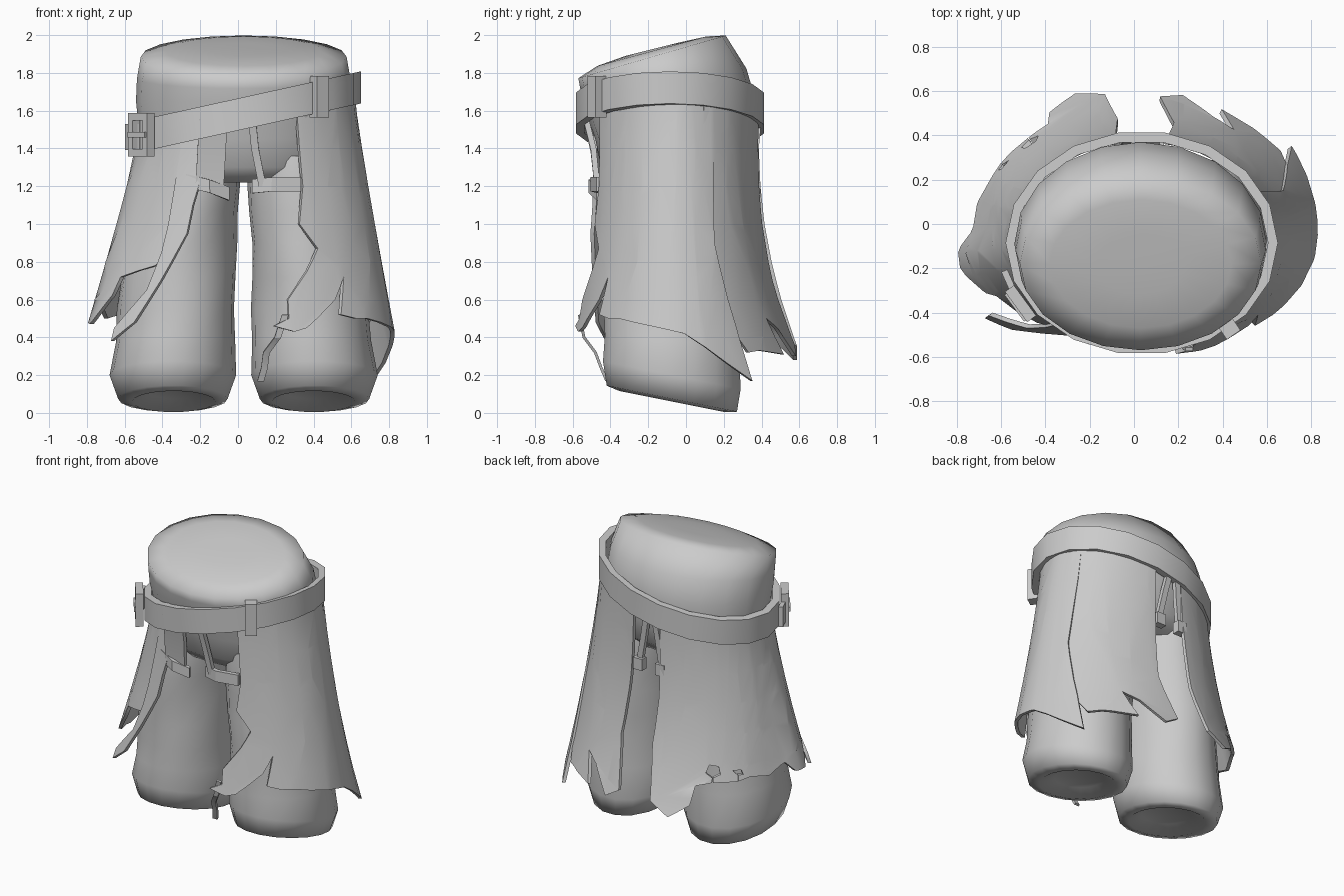
import bpy, bmesh, math
from mathutils import Vector, Matrix

if "Cube" in bpy.data.objects:
    bpy.data.objects.remove(bpy.data.objects["Cube"])

grey = bpy.data.materials.new("cloth_grey")
grey.diffuse_color = (0.6, 0.6, 0.6, 1)
grey.use_nodes = True
grey.node_tree.nodes["Principled BSDF"].inputs["Base Color"].default_value = grey.diffuse_color


def finish(name, bm, angle=38):
    bmesh.ops.recalc_face_normals(bm, faces=bm.faces[:])
    me = bpy.data.meshes.new(name)
    bm.to_mesh(me)
    bm.free()
    me.materials.append(grey)
    me.shade_smooth()
    me.set_sharp_from_angle(angle=math.radians(angle))
    ob = bpy.data.objects.new(name, me)
    bpy.context.collection.objects.link(ob)
    return ob


def shell(flat, outer, inner):
    """Closed sheet: two copies of a flat mesh joined along the open edges."""
    bm = bmesh.new()
    top = {v: bm.verts.new(outer(v)) for v in flat.verts}
    low = {v: bm.verts.new(inner(v)) for v in flat.verts}
    for f in flat.faces:
        bm.faces.new([top[v] for v in f.verts])
        bm.faces.new([low[v] for v in reversed(f.verts)])
    for e in flat.edges:
        if len(e.link_faces) == 1:
            a, b = e.verts
            bm.faces.new((top[a], top[b], low[b], low[a]))
    flat.free()
    return bm


def loft(name, rings, n, fold=None):
    """Closed tube through rings (cx, cy, z, rx, ry, tilt)."""
    bm = bmesh.new()
    loops = []
    for cx, cy, z, rx, ry, tilt in rings:
        loop = []
        for i in range(n):
            a = 2 * math.pi * i / n
            k = fold(a, z) if fold else 1
            y = ry * math.sin(a) * k
            loop.append(bm.verts.new((cx + rx * math.cos(a) * k, cy + y, z + tilt * y)))
        loops.append(loop)
    for p, q in zip(loops, loops[1:]):
        for i in range(n):
            bm.faces.new((p[i], p[(i + 1) % n], q[(i + 1) % n], q[i]))
    for ends, r in ((loops[0], rings[0]), (loops[-1], rings[-1])):
        c = bm.verts.new(r[:3])
        for i in range(n):
            bm.faces.new((ends[i], ends[(i + 1) % n], c))
    return finish(name, bm, 80)


# Hips with the slanted, slightly domed waist cap
loft("hips", [
    (0.03, -0.07, 1.22, 0.42, 0.30, 0), (0.03, -0.07, 1.30, 0.52, 0.38, 0),
    (0.03, -0.07, 1.45, 0.55, 0.41, 0), (0.03, -0.09, 1.65, 0.57, 0.46, 0),
    (0.03, -0.12, 1.77, 0.565, 0.44, 0.12), (0.03, -0.18, 1.885, 0.545, 0.39, 0.29),
    (0.03, -0.18, 1.915, 0.41, 0.29, 0.27), (0.03, -0.18, 1.925, 0.2, 0.14, 0.25)], 20)

# Trouser legs, with soft folds and a dished hem
for side, label in ((-1, "left"), (1, "right")):
    def fold(a, z, s=side):
        return 1 + 0.022 * math.sin(3 * a * s + 9 * z) * (0.4 < z < 1.1)
    rows = [(0.36, 0.11, 0.14, 0.18), (0.37, 0.06, 0.22, 0.28), (0.375, 0.075, 0.29, 0.35),
            (0.375, 0.20, 0.335, 0.37), (0.36, 0.38, 0.315, 0.36), (0.355, 0.55, 0.31, 0.36),
            (0.345, 0.72, 0.30, 0.36), (0.325, 0.9, 0.285, 0.36), (0.305, 1.07, 0.275, 0.36),
            (0.285, 1.2, 0.265, 0.36), (0.27, 1.36, 0.25, 0.34)]
    loft(label + "_trouser_leg",
         [(0.03 + side * x, -0.075, z, rx, ry, -0.2 if z < 0.3 else -0.08 if z < 0.5 else 0)
          for x, z, rx, ry in rows], 18, fold)


# Slanted belt line
def belt_point(deg, grow=0.0, up=0.0):
    a = math.radians(deg)
    x = 0.035 + (0.615 + grow) * math.cos(a)
    y = -0.085 + (0.505 + grow) * math.sin(a)
    return Vector((x, y, 1.58 + 0.22 * x + up))


def belt():
    bm = bmesh.new()
    n = 18
    section = ((0, -0.085), (0, 0.085), (-0.045, 0.085), (-0.045, -0.085))
    loops = [[bm.verts.new(belt_point(360 * i / n, g, u)) for g, u in section] for i in range(n)]
    for i in range(n):
        p, q = loops[i], loops[(i + 1) % n]
        for j in range(4):
            k = (j + 1) % 4
            bm.faces.new((p[j], q[j], q[k], p[k]))
    finish("belt", bm, 25)


belt()


def block(name, deg, size, side=0.0, up=0.0, out=0.0):
    """Upright box lying against the belt: size = (along, outward, height)."""
    tangent = belt_point(deg + 4) - belt_point(deg - 4)
    tangent.z = 0
    tangent.normalize()
    top = Vector((0, 0, 1))
    normal = tangent.cross(top)
    rot = Matrix((normal, tangent, top)).transposed().to_4x4()
    bm = bmesh.new()
    bmesh.ops.create_cube(bm, size=1)
    bmesh.ops.scale(bm, vec=(size[1], size[0], size[2]), verts=bm.verts)
    pos = belt_point(deg) + tangent * side + top * up + normal * out
    bmesh.ops.transform(bm, matrix=Matrix.Translation(pos) @ rot, verts=bm.verts)
    finish(name, bm, 20)


# Belt loop and buckle
block("belt_loop", -50, (0.075, 0.07, 0.22))
for s in (-1, 1):
    block("buckle_side_bar", 211, (0.04, 0.05, 0.23), side=s * 0.065, out=0.025)
    block("buckle_cross_bar", 211, (0.15, 0.05, 0.04), up=s * 0.095, out=0.025)
block("buckle_tongue", 211, (0.15, 0.03, 0.03), out=0.045)
block("belt_tail", 200, (0.12, 0.03, 0.14), out=0.02)


# Torn overskirt: outlines in angle and height, wrapped on a flared cone
def skirt_point(deg, z, off, thick):
    a = math.radians(deg)
    c, s = math.cos(a), math.sin(a)
    b = belt_point(deg).z - 0.07
    t = max(0, (b - z) / (b - 0.45))
    grow = off * min(1, 2 * t) + thick
    rx = 0.575 + 0.235 * t ** 1.1 + grow
    if c < 0:
        rx -= 0.07 * t * min(1, max(0, 4 * s + 0.6))
    ry = 0.44 + (0.13 + 0.04 * s) * t ** 2.3 + grow
    return Vector((0.035 - 0.03 * t + rx * c, -0.06 + ry * s, z))


def panel(name, start, end, hem, off=0.0):
    steps = max(2, round((end - start) / 10))
    top = [end + (start - end) * i / steps for i in range(steps + 1)]
    outline = list(hem) + [(d, belt_point(d).z + 0.03) for d in top]
    bm = bmesh.new()
    face = bm.faces.new([bm.verts.new((d / 60, z, 0)) for d, z in outline])
    face.normal_update()
    bmesh.ops.triangulate(bm, faces=[face], ngon_method='EAR_CLIP')
    lo, hi = min(p[0] for p in outline), max(p[0] for p in outline)
    cuts = [((d / 60, 0, 0), (1, 0, 0)) for d in range(int(lo) + 6, int(hi), 12)]
    cuts += [((0, 0.2 * k, 0), (0, 1, 0)) for k in range(1, 9)]
    for co, no in cuts:
        bmesh.ops.bisect_plane(bm, geom=bm.verts[:] + bm.edges[:] + bm.faces[:],
                               dist=1e-5, plane_co=co, plane_no=no)
    finish(name, shell(bm, lambda v: skirt_point(v.co.x * 60, v.co.y, off, 0.011),
                       lambda v: skirt_point(v.co.x * 60, v.co.y, off, -0.011)), 40)


panel("right_side_panel", -62, 27, [
    (-61, 1.2), (-64, 1.0), (-56, .87), (-62, .75), (-71, .6), (-71, .5), (-77, .46),
    (-69, .43), (-64, .45), (-50, .6), (-44, .72), (-46, .62), (-48, .52), (-40, .5),
    (-33, .5), (-8, .45), (5, .42), (15, .35), (36, .17), (33, .45), (25, .9), (27, 1.4)])
panel("right_back_panel", 20, 80, [
    (20, 1.0), (28, .5), (38, .32), (45, .33), (62, .31), (56, .5), (64, .45),
    (75, .3), (82, .36), (77, .7), (79, 1.1)], -0.012)
# Includes two small worn holes opening to the hem
panel("left_side_panel", 100, 238, [
    (99, 1.0), (97, .7), (100, .36), (110, .28), (120, .36), (122, .48), (130.6, .5),
    (130.6, .53), (127, .56), (129, .61), (134, .6), (135, .55), (131, .53), (131, .5),
    (144.7, .5), (144.7, .54), (142, .57), (147, .57), (148, .54), (145, .54), (145, .5),
    (152, .52), (165, .5), (178, .55), (184, .48), (194, .47), (198, .5), (209, .62),
    (212, .72), (232, .78), (237, .85), (238, 1.03)])
panel("left_front_strip", 235, 252, [
    (236, 1.0), (235, .85), (231, .65), (218, .45), (218, .38), (228, .48), (237, .7),
    (246, .95), (247, 1.1), (252, 1.4)], 0.018)


def strap(name, points, width, across=(1, 0, 0), thick=0.03):
    """Flat band along a path."""
    bm = bmesh.new()
    half = Vector(across).normalized() * width / 2
    rows = [(bm.verts.new(Vector(p) - half), bm.verts.new(Vector(p) + half)) for p in points]
    for (a, b), (c, d) in zip(rows, rows[1:]):
        bm.faces.new((a, b, d, c))
    bm.normal_update()
    finish(name, shell(bm, lambda v: v.co + v.normal * thick / 2,
                       lambda v: v.co - v.normal * thick / 2), 25)


# Hanging straps and thigh bands at the front
strap("front_left_strap", [(-.13, -.53, 1.56), (-.14, -.49, 1.38), (-.15, -.47, 1.2)], 0.15)
strap("front_right_strap", [(.07, -.54, 1.6), (.09, -.49, 1.4), (.13, -.47, 1.2)], 0.04)
strap("left_thigh_band", [(-.27, -.45, 1.23), (-.15, -.5, 1.20), (-.05, -.46, 1.16)],
      0.07, (0, 0, 1))
strap("right_thigh_band", [(.08, -.45, 1.2), (.18, -.49, 1.21), (.33, -.46, 1.21)],
      0.075, (0, 0, 1))
# Straps with end tabs in the back gap
for x0, x1 in ((-.02, -.07), (.02, .1)):
    strap("back_strap", [(x0, .39, 1.6), ((x0 + x1) / 2, .37, 1.4), (x1, .36, 1.2)], 0.04)
    strap("back_strap_tab", [(x1, .37, 1.22), (x1, .37, 1.14)], 0.07, thick=0.05)
# Loose cord below the right front tear
strap("loose_cord", [(.25, -.565, .52), (.21, -.54, .4), (.15, -.48, .32), (.14, -.45, .24),
                     (.12, -.42, .17)], 0.035, thick=0.015)
